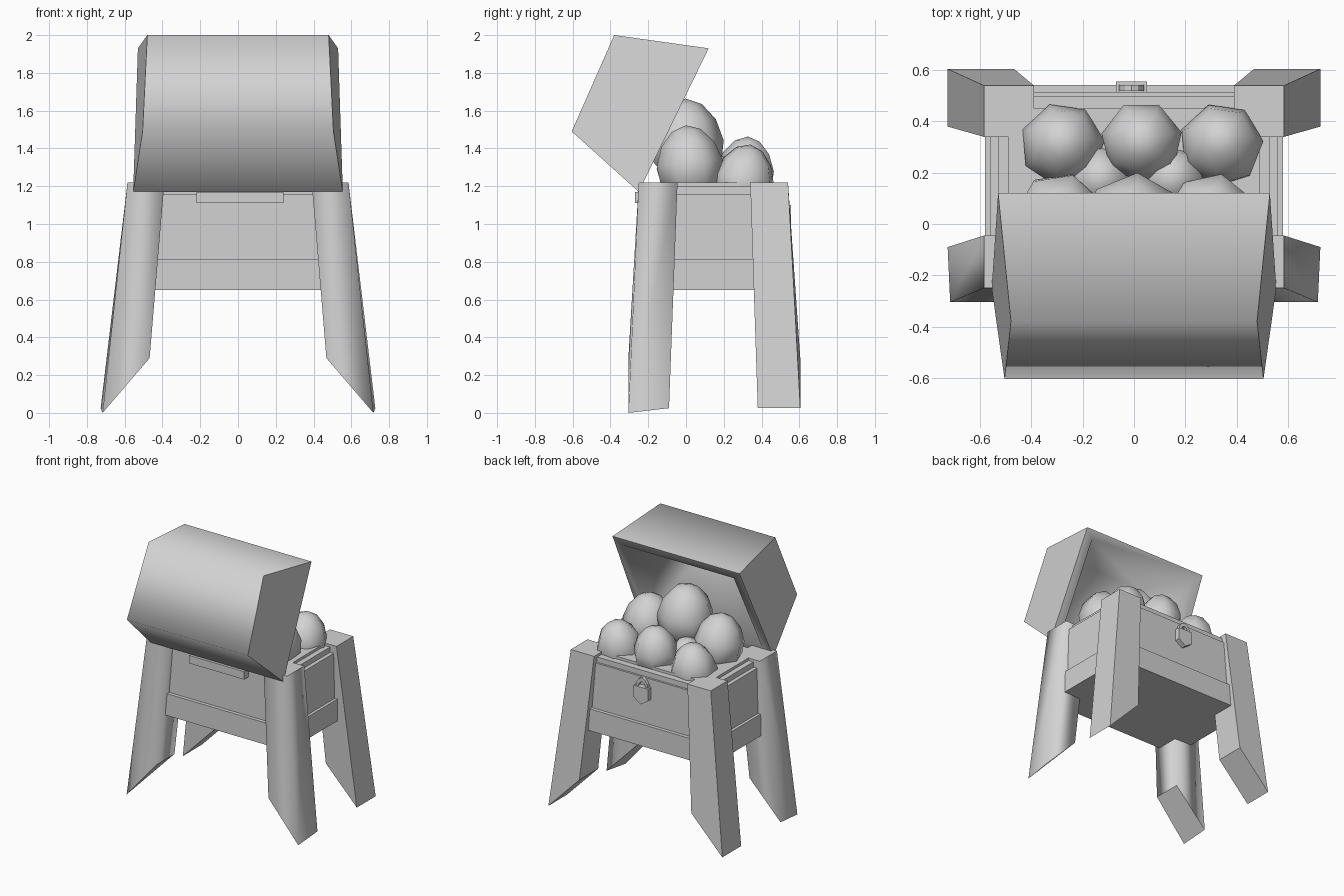
import bpy, bmesh, math, random
from mathutils import Vector, Matrix

random.seed(4)
if "Cube" in bpy.data.objects:
    bpy.data.objects.remove(bpy.data.objects["Cube"], do_unlink=True)

GREY = (0.65, 0.65, 0.65, 1)
mat = bpy.data.materials.new("plain grey")
mat.use_nodes = True
mat.diffuse_color = GREY
mat.node_tree.nodes["Principled BSDF"].inputs["Base Color"].default_value = GREY


def finish(bm, name):
    bmesh.ops.recalc_face_normals(bm, faces=bm.faces)
    mesh = bpy.data.meshes.new(name)
    bm.to_mesh(mesh)
    bm.free()
    mesh.materials.append(mat)
    ob = bpy.data.objects.new(name, mesh)
    bpy.context.collection.objects.link(ob)
    return ob


def box(name, x, y, z):
    bm = bmesh.new()
    size = [b - a for a, b in (x, y, z)]
    mid = [(a + b) / 2 for a, b in (x, y, z)]
    bmesh.ops.create_cube(bm, size=1, matrix=Matrix.Translation(mid) @ Matrix.Diagonal((*size, 1)))
    return finish(bm, name)


def bridge(bm, ring_a, ring_b):
    """Closed solid between two rings of four points; returns the caps."""
    a, b = ([bm.verts.new(p) for p in ring] for ring in (ring_a, ring_b))
    caps = [bm.faces.new(a), bm.faces.new(b)]
    for i in range(4):
        j = (i + 1) % 4
        bm.faces.new((a[i], a[j], b[j], b[i]))
    return caps


# Chest body: crossing boxes leave a notch at each corner for the legs
MID = 0.15
box("chest_core", (-0.53, 0.53), (-0.2, 0.5), (0.67, 1.2))
for part, w, d, z in (("panel", 0.56, 0.365, (0.8, 1.16)), ("base_band", 0.582, 0.392, (0.65, 0.815))):
    box("long_" + part, (-0.45, 0.45), (MID - d, MID + d), z)
    box("side_" + part, (-w, w), (MID - 0.22, MID + 0.22), z)
box("filling", (-0.49, 0.49), (-0.18, 0.45), (1.15, 1.22))
box("hinge", (-0.22, 0.24), (-0.27, -0.2), (1.11, 1.17))

# Splayed legs, cut slanting at the foot
for side, s in (("left", 1), ("right", -1)):
    for end, y0, y1, f0, f1, low in (("front", -0.045, -0.25, -0.09, -0.305, 0.0),
                                     ("back", 0.34, 0.54, 0.38, 0.605, 0.025)):
        bm = bmesh.new()
        top = [(0.39 * s, y0, 1.22), (0.585 * s, y0, 1.22), (0.585 * s, y1, 1.22), (0.39 * s, y1, 1.22)]
        foot = [(0.468 * s, f0, 0.29), (0.727 * s, f0, 0.025), (0.717 * s, f1, low), (0.468 * s, f1, 0.29)]
        if end == "back":
            foot[2] = (0.727 * s, f1, low)
        caps = bridge(bm, top, foot)
        if end == "front":
            for f in bm.faces:
                f.smooth = f not in caps
            for f in caps:
                for e in f.edges:
                    e.smooth = False
        finish(bm, f"{end}_{side}_leg")

# Open lid with a hollow inside, tilted forward on the hinge
hinge, low, high, tip = (0.555, -0.25, 1.17), (0.505, -0.605, 1.49), (0.48, -0.38, 2.0), (0.53, 0.12, 1.93)


def pair(p, q):
    return [Vector(v) for v in (p, (-p[0], *p[1:]), (-q[0], *q[1:]), q)]


bm = bmesh.new()
mouth, back = bridge(bm, pair(hinge, tip), pair(low, high))
bmesh.ops.recalc_face_normals(bm, faces=bm.faces)
bmesh.ops.inset_region(bm, faces=[mouth], thickness=0.07, use_even_offset=True)
centre = back.calc_center_median()
inward = (centre - mouth.calc_center_median()).normalized()
floor = bmesh.ops.extrude_discrete_faces(bm, faces=[mouth])["faces"][0]
fc = floor.calc_center_median()
for v in floor.verts:
    v.co = centre - inward * 0.06 + (v.co - fc) * 0.7
lid = finish(bm, "lid")
bpy.context.view_layer.objects.active = lid
lid.select_set(True)
bpy.ops.object.shade_smooth_by_angle(angle=math.radians(78))

# Heap of rounded eggs: x, y, top height, radius
eggs = [(-0.28, 0.31, 1.41, 0.165), (0.03, 0.32, 1.46, 0.16), (0.34, 0.31, 1.42, 0.165),
        (-0.29, 0.02, 1.52, 0.18), (0.3, 0.02, 1.52, 0.18), (0.0, 0.0, 1.66, 0.2),
        (0.15, 0.17, 1.36, 0.14), (-0.13, 0.17, 1.36, 0.14)]
for i, (x, y, top, r) in enumerate(eggs):
    bm = bmesh.new()
    bmesh.ops.create_uvsphere(bm, u_segments=7, v_segments=6, radius=r)
    for v in bm.verts:
        taper = 1 - 0.15 * v.co.z / r
        v.co.x *= taper
        v.co.y *= taper
        v.co.z *= 1.12
    spot = Matrix.Translation((x, y, top - r * 1.1))
    tilt = Matrix.Rotation(random.uniform(-0.2, 0.2), 4, "X")
    bm.transform(spot @ tilt @ Matrix.Rotation(random.uniform(0, 3), 4, "Z"))
    for f in bm.faces:
        f.smooth = True
    finish(bm, f"egg_{i + 1}")

# Padlock: pointed plate and a bent bar
bm = bmesh.new()
outline = [(-0.06, 1.1), (0.06, 1.1), (0.06, 1.01), (0.0, 0.97), (-0.06, 1.01)]
plate = bm.faces.new([bm.verts.new((x - 0.01, 0.51, z)) for x, z in outline])
ext = bmesh.ops.extrude_face_region(bm, geom=[plate])["geom"]
bmesh.ops.translate(bm, verts=[g for g in ext if isinstance(g, bmesh.types.BMVert)], vec=(0, 0.045, 0))
finish(bm, "padlock_body")

bm = bmesh.new()
rings = []
for k in range(7):
    a = math.pi * k / 6
    out = Vector((math.cos(a), 0, math.sin(a) * 1.5))
    rings.append([bm.verts.new(Vector((-0.01, 0.53, 1.09)) + out * r + Vector((0, d, 0)))
                  for r, d in ((0.03, -0.012), (0.05, -0.012), (0.05, 0.012), (0.03, 0.012))])
for a, b in zip(rings, rings[1:]):
    for i in range(4):
        j = (i + 1) % 4
        bm.faces.new((a[i], a[j], b[j], b[i]))
for cap in (rings[0], rings[-1]):
    bm.faces.new(cap)
finish(bm, "padlock_shackle")
